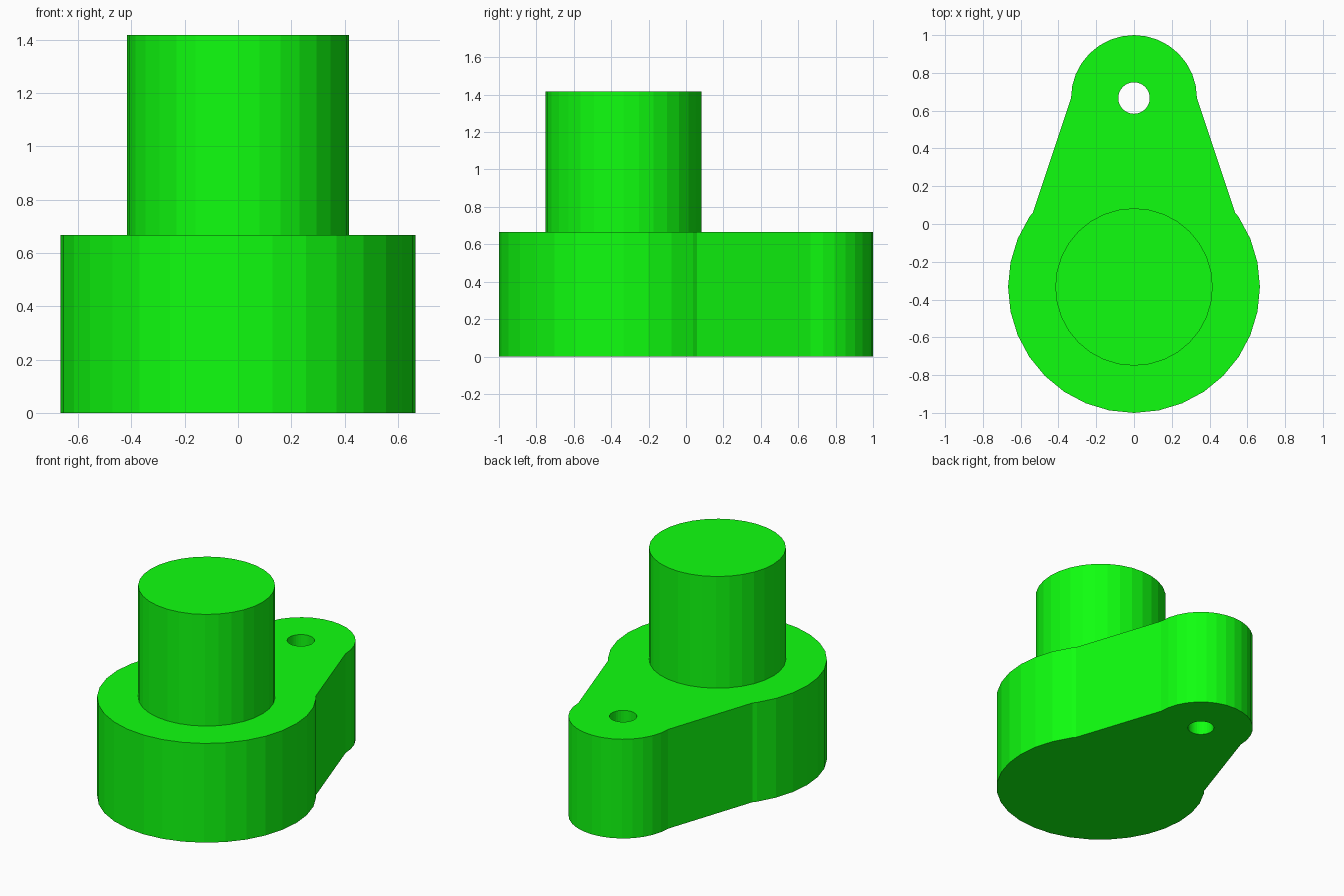
import bpy, bmesh
from math import sin, cos, radians

if "Cube" in bpy.data.objects:
    bpy.data.objects.remove(bpy.data.objects["Cube"])

STEP = 360 / 32          # every round part has 32 flat sides
BASE_TOP, POST_TOP = 2 / 3, 17 / 12
BIG_Y, SMALL_Y = -1 / 3, 2 / 3

green = bpy.data.materials.new("green")
green.diffuse_color = (0.005, 1.0, 0.005, 1)
green.use_nodes = True
green.node_tree.nodes["Principled BSDF"].inputs["Base Color"].default_value = green.diffuse_color


def arc(cy, radius, first, last):
    """Points on a 32-sided circle centred on x = 0, by step index."""
    return [(radius * cos(radians(i * STEP)), cy + radius * sin(radians(i * STEP)))
            for i in range(first, last + 1)]


def prism(name, loops, z0, z1):
    """Extrude an outline (first loop) with optional holes from z0 to z1."""
    bm = bmesh.new()
    edges = []
    for loop in loops:
        verts = [bm.verts.new((x, y, z0)) for x, y in loop]
        edges += [bm.edges.new((a, b)) for a, b in zip(verts, verts[1:] + verts[:1])]
    bmesh.ops.triangle_fill(bm, edges=edges, use_beauty=True, use_dissolve=False)
    top = bmesh.ops.extrude_face_region(bm, geom=bm.faces[:])["geom"]
    bmesh.ops.translate(bm, vec=(0, 0, z1 - z0),
                        verts=[g for g in top if isinstance(g, bmesh.types.BMVert)])
    bmesh.ops.recalc_face_normals(bm, faces=bm.faces[:])
    mesh = bpy.data.meshes.new(name)
    bm.to_mesh(mesh)
    bm.free()
    mesh.materials.append(green)
    obj = bpy.data.objects.new(name, mesh)
    bpy.context.collection.objects.link(obj)
    return obj


# Base: small round end, tapering sides, large round end, through hole
joint_x, joint_y = 0.5356, 0.06      # where the tapered side meets the large circle
outline = (arc(SMALL_Y, 1 / 3, 0, 16) + [(-joint_x, joint_y)]
           + arc(BIG_Y, 2 / 3, 13, 35) + [(joint_x, joint_y)])
hole = arc(SMALL_Y, 1 / 12, 0, 31)
prism("base_plate", [outline, hole], 0, BASE_TOP)

# Upright post on the large end
prism("post", [arc(BIG_Y, 5 / 12, 0, 31)], BASE_TOP, POST_TOP)
